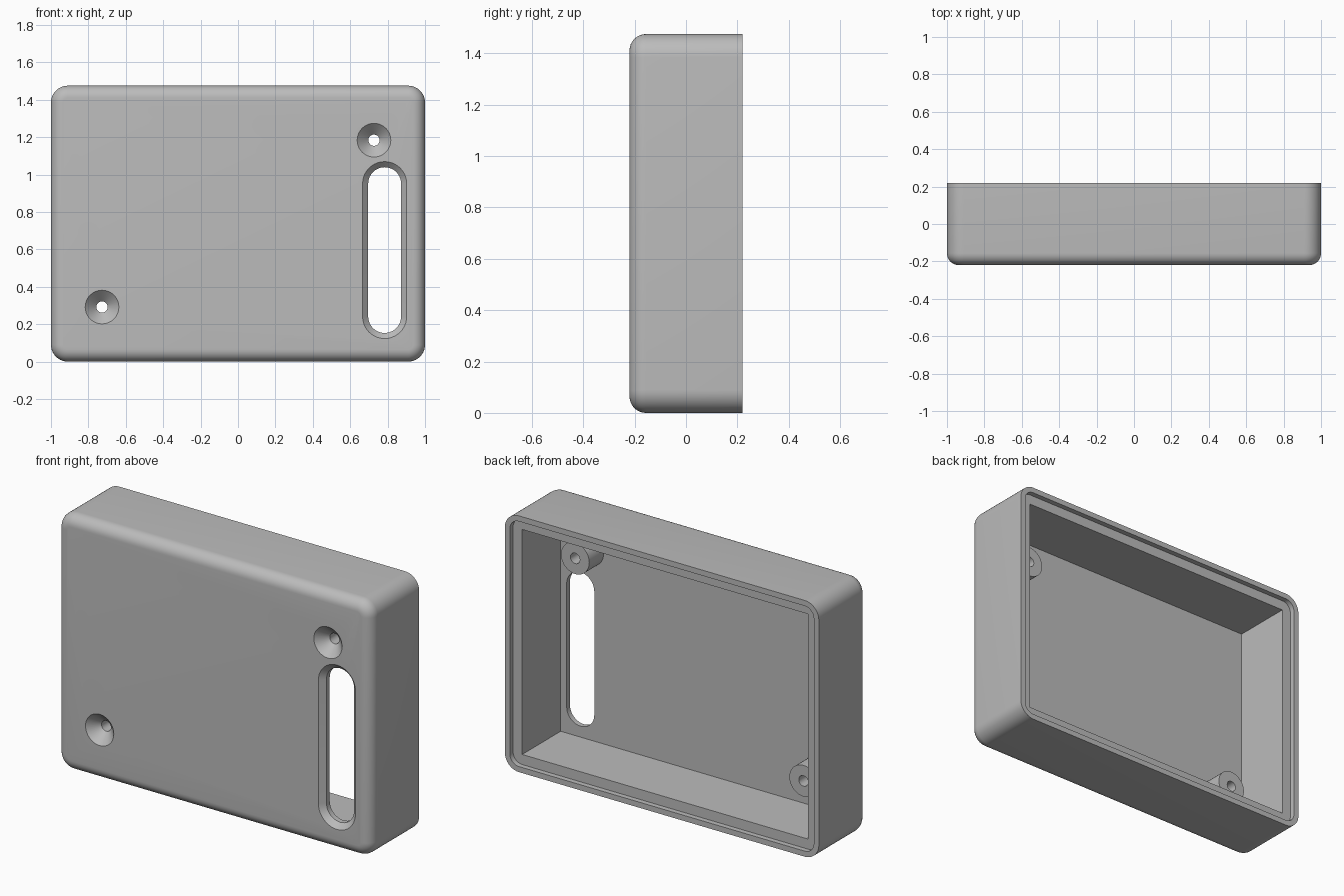
import bpy, bmesh
from math import sin, cos, pi

cube = bpy.data.objects.get("Cube")
if cube:
    bpy.data.objects.remove(cube, do_unlink=True)

FRONT, BACK, HEIGHT = -0.22, 0.22, 1.475
MID = HEIGHT / 2
FLOOR = -0.16            # inner face of the front plate
EDGE = 0.064             # front edge fillet

grey = bpy.data.materials.new("plastic grey")
grey.use_nodes = True
grey.diffuse_color = (0.5, 0.5, 0.5, 1)
grey.node_tree.nodes["Principled BSDF"].inputs["Base Color"].default_value = (0.5, 0.5, 0.5, 1)


def rounded_rect(cx, cz, hx, hz, r, steps=10):
    """Outline in the x-z plane; radius 0 gives plain corners."""
    if r == 0:
        return [(cx + sx * hx, cz + sz * hz) for sx, sz in ((1, 1), (-1, 1), (-1, -1), (1, -1))]
    pts = []
    for k, (sx, sz) in enumerate(((1, 1), (-1, 1), (-1, -1), (1, -1))):
        for i in range(steps + 1):
            a = (k + i / steps) * pi / 2
            pts.append((cx + sx * (hx - r) + r * cos(a), cz + sz * (hz - r) + r * sin(a)))
    return pts


def circle(cx, cz, r, n=40):
    return [(cx + r * cos(2 * pi * i / n), cz + r * sin(2 * pi * i / n)) for i in range(n)]


def loft(name, sections):
    """Closed solid through (y, outline) sections of equal point count."""
    bm = bmesh.new()
    rings = [[bm.verts.new((x, y, z)) for x, z in outline] for y, outline in sections]
    for a, b in zip(rings, rings[1:]):
        for i in range(len(a)):
            j = (i + 1) % len(a)
            bm.faces.new((a[i], a[j], b[j], b[i]))
    bm.faces.new(rings[0])
    bm.faces.new(rings[-1])
    bmesh.ops.recalc_face_normals(bm, faces=bm.faces)
    mesh = bpy.data.meshes.new(name)
    bm.to_mesh(mesh)
    bm.free()
    mesh.materials.append(grey)
    obj = bpy.data.objects.new(name, mesh)
    bpy.context.collection.objects.link(obj)
    return obj


def combine(target, tool, operation):
    """Apply a boolean and discard the tool."""
    tool.hide_render = True
    mod = target.modifiers.new("cut", 'BOOLEAN')
    mod.object, mod.operation, mod.solver = tool, operation, 'EXACT'
    bpy.context.view_layer.objects.active = target
    bpy.ops.object.modifier_apply(modifier=mod.name)
    bpy.data.objects.remove(tool, do_unlink=True)


# Outer shell with a rounded front edge
sections = []
for i in range(9):
    a = i / 8 * pi / 2
    inset = EDGE * (1 - sin(a))
    sections.append((FRONT + EDGE * (1 - cos(a)),
                     rounded_rect(0, MID, 1 - inset, MID - inset, 0.09 - inset)))
sections.append((BACK, rounded_rect(0, MID, 1, MID, 0.09)))
case = loft("enclosure_shell", sections)

# Square-cornered cavity and the shallow lid recess around the open back
box = rounded_rect(0, MID, 0.91, MID - 0.09, 0)
combine(case, loft("cavity_cutter", [(FLOOR, box), (BACK + 0.1, box)]), 'DIFFERENCE')
lid = rounded_rect(0, MID, 0.968, MID - 0.032, 0.058)
combine(case, loft("lid_recess_cutter", [(BACK - 0.03, lid), (BACK + 0.1, lid)]), 'DIFFERENCE')

# Long slot with a chamfered front edge
slot = [(y, rounded_rect(0.784, 0.596, 0.088 + g, 0.443 + g, 0.0879 + g))
        for y, g in ((FRONT - 0.01, 0.04), (FRONT + 0.03, 0), (FLOOR + 0.05, 0))]
combine(case, loft("slot_cutter", slot), 'DIFFERENCE')

# Two screw posts, drilled and countersunk from the front
for side in (1, -1):
    x, z = side * 0.727, MID + side * 0.446
    post = circle(x, z, 0.09)
    combine(case, loft("screw_post", [(FLOOR - 0.01, post), (-0.03, post)]), 'UNION')
    drill = [(y, circle(x, z, r)) for y, r in
             ((FRONT - 0.01, 0.1), (FRONT + 0.06, 0.03), (0.05, 0.03))]
    combine(case, loft("screw_cutter", drill), 'DIFFERENCE')

bpy.ops.object.select_all(action='DESELECT')
case.select_set(True)
bpy.context.view_layer.objects.active = case
bpy.ops.object.shade_smooth_by_angle(angle=pi / 6)
